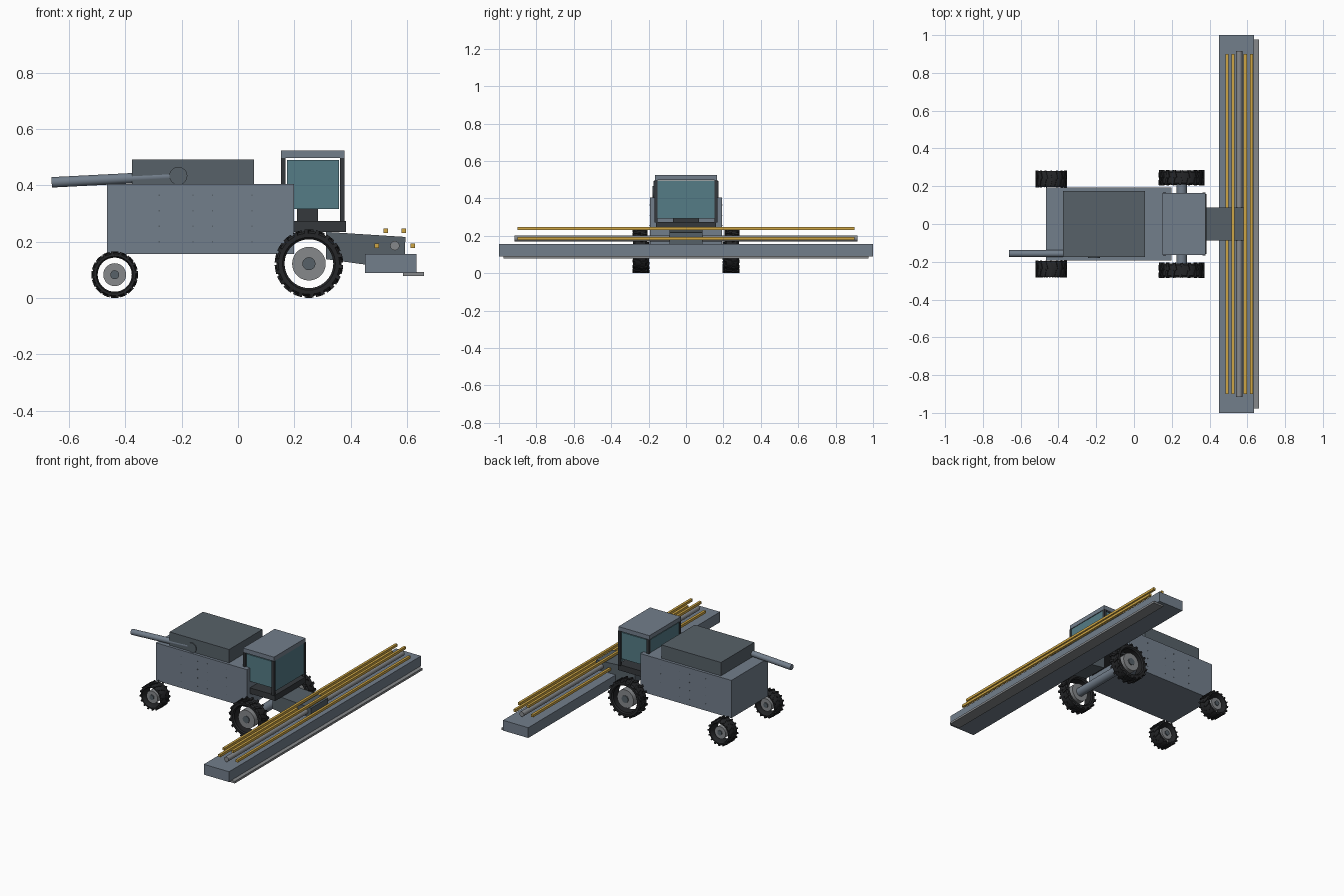
import bpy, bmesh, math
from mathutils import Matrix, Vector

if "Cube" in bpy.data.objects:
    bpy.data.objects.remove(bpy.data.objects["Cube"])


def mat(name, rgb):
    m = bpy.data.materials.new(name)
    m.diffuse_color = (*rgb, 1)
    m.use_nodes = True
    m.node_tree.nodes["Principled BSDF"].inputs["Base Color"].default_value = m.diffuse_color
    return m


SLATE = mat("slate_paint", (0.17, 0.21, 0.26))
DARK = mat("dark_slate", (0.095, 0.12, 0.14))
BLACK = mat("rubber", (0.018, 0.019, 0.021))
FRAME = mat("frame", (0.035, 0.04, 0.045))
STEEL = mat("steel", (0.24, 0.25, 0.26))
GLASS = mat("glass", (0.09, 0.2, 0.24))
YELLOW = mat("yellow", (0.62, 0.38, 0.06))


def finish(name, bm, m, smooth=False):
    bmesh.ops.recalc_face_normals(bm, faces=bm.faces)
    me = bpy.data.meshes.new(name)
    bm.to_mesh(me)
    bm.free()
    ob = bpy.data.objects.new(name, me)
    bpy.context.collection.objects.link(ob)
    me.materials.append(m)
    if smooth:
        bpy.ops.object.select_all(action='DESELECT')
        ob.select_set(True)
        bpy.context.view_layer.objects.active = ob
        bpy.ops.object.shade_smooth_by_angle(angle=math.radians(35))
    return ob


def add_box(bm, x, y, z, rot=Matrix.Identity(4)):
    """Box from (min, max) pairs."""
    c = [(a + b) / 2 for a, b in (x, y, z)]
    s = [b - a for a, b in (x, y, z)]
    bmesh.ops.create_cube(bm, size=1, matrix=rot @ Matrix.Translation(c) @ Matrix.Diagonal((*s, 1)))


def box(name, x, y, z, m):
    bm = bmesh.new()
    add_box(bm, x, y, z)
    return finish(name, bm, m)


def rod(name, a, b, r, m, seg=24):
    """Cylinder between two points."""
    a, b = Vector(a), Vector(b)
    d = b - a
    bm = bmesh.new()
    M = Matrix.Translation((a + b) / 2) @ d.to_track_quat('Z', 'Y').to_matrix().to_4x4()
    bmesh.ops.create_cone(bm, cap_ends=True, segments=seg, radius1=r, radius2=r, depth=d.length, matrix=M)
    return finish(name, bm, m, True)


def wheel(name, cx, cy, R, w, inner, lugs):
    # open tyre ring, lathed around y
    h = w / 2
    ro, ri = R * 0.95, R * inner
    prof = [(ri, -h * .75), (ri + .06 * R, -h * .95), (ro - .06 * R, -h * .95), (ro, -h * .72),
            (ro, h * .72), (ro - .06 * R, h * .95), (ri + .06 * R, h * .95), (ri, h * .75)]
    bm = bmesh.new()
    n, rings = 40, []
    for i in range(n):
        a = 2 * math.pi * i / n
        rings.append([bm.verts.new((cx + r * math.cos(a), cy + y, R + r * math.sin(a))) for r, y in prof])
    for i in range(n):
        p, q = rings[i], rings[(i + 1) % n]
        for j in range(len(prof)):
            k = (j + 1) % len(prof)
            bm.faces.new((p[j], p[k], q[k], q[j]))
    finish(name + "_tyre", bm, BLACK, True)
    # tread lugs, alternately slanted on each half
    bm = bmesh.new()
    for i in range(lugs):
        for s in (-1, 1):
            a = 2 * math.pi * (i + (0.12 if s > 0 else -0.12)) / lugs
            M = (Matrix.Translation((cx, cy, R)) @ Matrix.Rotation(a, 4, 'Y')
                 @ Matrix.Translation((0, s * h * .5, 0)) @ Matrix.Rotation(s * .25, 4, 'Z'))
            add_box(bm, (-.055 * R, .055 * R), (-h * .5, h * .5), (.88 * R, .995 * R), M)
    finish(name + "_lugs", bm, BLACK)
    # rim disc and hub cap
    rod(name + "_rim", (cx, cy - h * .7, R), (cx, cy + h * .7, R), R * .49, STEEL, 28)
    rod(name + "_hub", (cx, cy - h * .85, R), (cx, cy + h * .85, R), R * .19, DARK, 20)


# body, grain tank
box("body", (-.465, .199), (-.192, .192), (.156, .405), SLATE)
box("grain_tank", (-.377, .057), (-.174, .174), (.40, .493), DARK)

# rivets on both body sides
bm = bmesh.new()
for x in (-.28, -.16, -.09, .05):
    for z in (.20, .255, .31, .365):
        for s in (-1, 1):
            bmesh.ops.create_cube(bm, size=.004, matrix=Matrix.Translation((x, s * .192, z)))
finish("body_rivets", bm, DARK)

# unloading auger with pivot
rod("auger_pivot", (-.212, -.12, .434), (-.212, -.18, .434), .032, DARK)
rod("unloading_auger", (-.212, -.157, .434), (-.662, -.157, .411), .0185, SLATE)

# cab
box("cab_base", (.195, .383), (-.16, .16), (.235, .273), FRAME)
box("cab_roof", (.152, .378), (-.165, .165), (.497, .525), SLATE)
box("seat", (.209, .284), (-.07, .07), (.27, .33), FRAME)
box("seat_back", (.209, .23), (-.07, .07), (.33, .43), FRAME)
for s, side in ((-1, "right"), (1, "left")):
    ys = sorted((s * .152, s * .168))
    box(side + "_front_pillar", (.363, .379), ys, (.27, .498), FRAME)
    box(side + "_rear_pillar", (.153, .169), ys, (.27, .498), FRAME)
    box(side + "_window", (.174, .359), sorted((s * .152, s * .16)), (.316, .49), GLASS)
box("windscreen", (.366, .374), (-.152, .152), (.292, .496), GLASS)
box("rear_window", (.157, .165), (-.152, .152), (.316, .49), GLASS)

# feeder house: tapered side profile extruded in y
bm = bmesh.new()
side = [(.312, .235), (.595, .217), (.59, .10), (.312, .138)]
f = bm.faces.new([bm.verts.new((x, -.088, z)) for x, z in side])
ext = bmesh.ops.extrude_face_region(bm, geom=[f])
bmesh.ops.translate(bm, vec=(0, .176, 0), verts=[v for v in ext["geom"] if isinstance(v, bmesh.types.BMVert)])
finish("feeder_house", bm, DARK)

# header with cutter bar and reel
box("header", (.451, .635), (-1, 1), (.089, .157), SLATE)
box("cutter_bar", (.586, .661), (-.977, .977), (.078, .092), STEEL)
rod("reel_tube", (.557, -.917, .186), (.557, .917, .186), .0165, STEEL)
for i in range(6):
    a = i * math.pi / 3
    x, z = .557 + .064 * math.cos(a), .186 + .061 * math.sin(a)
    box(f"reel_bat_{i}", (x - .008, x + .008), (-.9, .9), (z - .008, z + .008), YELLOW)

# wheels and axle
rod("front_axle", (.252, -.23, .122), (.252, .23, .122), .028, SLATE)
for s, side in ((-1, "right"), (1, "left")):
    wheel(side + "_front_wheel", .252, s * .245, .122, .078, .71, 18)
    wheel(side + "_rear_wheel", -.438, s * .239, .083, .088, .73, 16)
